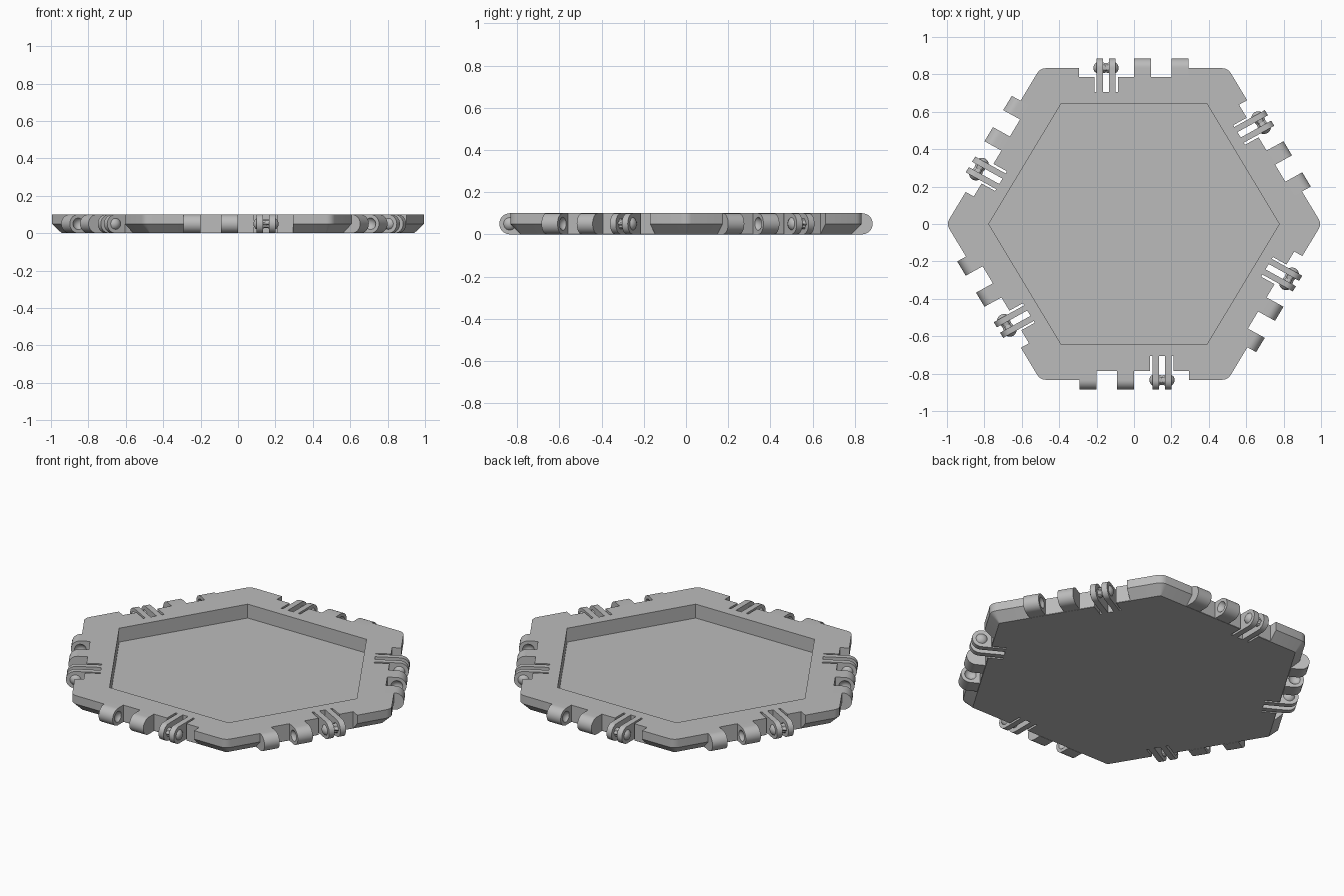
import bpy, bmesh, math
from mathutils import Matrix

if "Cube" in bpy.data.objects:
    bpy.data.objects.remove(bpy.data.objects["Cube"], do_unlink=True)

HEIGHT, APOTHEM, BEVEL = 0.1, 0.833, 0.05
POCKET_APOTHEM, POCKET_FLOOR = 0.645, 0.018
NOTCH_Y, SLIT_Y = 0.785, 0.705      # depths of the hinge notch and clip slits
PIVOT_Y, RADIUS = 0.835, 0.05       # hinge axis and knuckle radius
STRETCH = Matrix.Diagonal((1.043, 1, 1, 1))
SIDES = [STRETCH @ Matrix.Rotation(math.radians(60 * i), 4, 'Z') for i in range(6)]

grey = bpy.data.materials.new("light_grey")
grey.use_nodes = True
grey.diffuse_color = (0.5, 0.5, 0.5, 1)
grey.node_tree.nodes["Principled BSDF"].inputs["Base Color"].default_value = (0.5, 0.5, 0.5, 1)


def make_object(name, bm, matrices):
    """Write the mesh once per matrix into a single object."""
    source = bpy.data.meshes.new(name)
    bmesh.ops.recalc_face_normals(bm, faces=bm.faces)
    bm.to_mesh(source)
    bm.free()
    joined = bmesh.new()
    for m in matrices:
        copy = source.copy()
        copy.transform(m)
        joined.from_mesh(copy)
        bpy.data.meshes.remove(copy)
    joined.to_mesh(source)
    joined.free()
    source.materials.append(grey)
    obj = bpy.data.objects.new(name, source)
    bpy.context.collection.objects.link(obj)
    return obj


def add_loft(bm, loops):
    """Skin a stack of equal-length point loops and cap both ends."""
    rings = [[bm.verts.new(p) for p in loop] for loop in loops]
    n = len(rings[0])
    for a, b in zip(rings, rings[1:]):
        for i in range(n):
            bm.faces.new((a[i], a[(i + 1) % n], b[(i + 1) % n], b[i]))
    bm.faces.new(rings[0])
    bm.faces.new(rings[-1])


def hexagon(apothem, radius, z, steps=4):
    """Hexagon with rounded corners; a zero step count gives sharp ones."""
    points = []
    reach = (apothem - radius) / math.cos(math.pi / 6)
    for i in range(6):
        corner = math.radians(60 * i)
        for s in range(steps + 1):
            t = corner + (math.radians(60 * s / steps - 30) if steps else 0)
            points.append((reach * math.cos(corner) + radius * math.cos(t),
                           reach * math.sin(corner) + radius * math.sin(t), z))
    return points


def add_tab(bm, x0, x1, back):
    """Flat-backed tab with a half-round nose around the hinge axis."""
    side = [(back, HEIGHT), (back, 0)]
    for i in range(17):
        t = -math.pi / 2 + math.pi * i / 16
        side.append((PIVOT_Y + RADIUS * math.cos(t), RADIUS + RADIUS * math.sin(t)))
    add_loft(bm, [[(x, y, z) for y, z in side] for x in (x0, x1)])


def add_ball(bm, x, radius):
    bmesh.ops.create_uvsphere(bm, u_segments=20, v_segments=12, radius=radius,
                              matrix=Matrix.Translation((x, PIVOT_Y, RADIUS)))


def cut(target, cutter):
    mod = target.modifiers.new("cut", 'BOOLEAN')
    mod.operation, mod.solver, mod.object = 'DIFFERENCE', 'EXACT', cutter
    bpy.context.view_layer.objects.active = target
    bpy.ops.object.modifier_apply(modifier=mod.name)
    bpy.data.objects.remove(cutter, do_unlink=True)


# Tray body with a chamfered lower rim
bm = bmesh.new()
add_loft(bm, [hexagon(APOTHEM - BEVEL, 0.005, 0),
              hexagon(APOTHEM, 0.05, BEVEL),
              hexagon(APOTHEM, 0.05, HEIGHT)])
body = make_object("tray_body", bm, [STRETCH])

# Recessed pocket
bm = bmesh.new()
add_loft(bm, [hexagon(POCKET_APOTHEM, 0, z, 0) for z in (POCKET_FLOOR, 0.2)])
cut(body, make_object("pocket_cutter", bm, [STRETCH]))

# Hinge notches with the deeper clip slot on every side
outline = [(-0.283, NOTCH_Y), (-0.203, NOTCH_Y), (-0.203, SLIT_Y), (-0.082, SLIT_Y),
           (-0.082, NOTCH_Y), (0.28, NOTCH_Y), (0.28, 0.95), (-0.283, 0.95)]
bm = bmesh.new()
add_loft(bm, [[(x, y, z) for x, y in outline] for z in (-0.1, 0.2)])
cut(body, make_object("notch_cutter", bm, SIDES))

# Solid knuckles, dimpled on the faces that look at each other
bm = bmesh.new()
add_tab(bm, 0.0, 0.087, NOTCH_Y)
add_tab(bm, 0.192, 0.28, NOTCH_Y)
knuckles = make_object("hinge_knuckles", bm, SIDES)
bm = bmesh.new()
add_ball(bm, 0.105, 0.036)
add_ball(bm, 0.174, 0.036)
dimples = make_object("dimple_cutter", bm, SIDES)
cut(knuckles, dimples)

# Springy twin clip plates with snap bumps on the outer faces
bm = bmesh.new()
add_tab(bm, -0.192, -0.16, SLIT_Y)
add_tab(bm, -0.127, -0.095, SLIT_Y)
clips = make_object("clip_plates", bm, SIDES)
bm = bmesh.new()
add_ball(bm, -0.172, 0.036)
add_ball(bm, -0.115, 0.036)
# Trim the bump balls so they stay out of the gap between the plates
bumps = bm
for x, direction in ((-0.16, 1), (-0.127, -1)):
    near = [v for v in bumps.verts if (v.co.x + 0.1435) * direction < 0]
    for v in near:
        v.co.x = min(v.co.x, x - 0.004) if direction > 0 else max(v.co.x, x + 0.004)
bump_obj = make_object("snap_bumps", bumps, SIDES)

# Smooth the round parts, keep hard edges
bpy.ops.object.select_all(action='DESELECT')
for obj in (body, knuckles, clips, bump_obj):
    obj.select_set(True)
bpy.context.view_layer.objects.active = body
bpy.ops.object.shade_smooth_by_angle(angle=math.radians(30))
